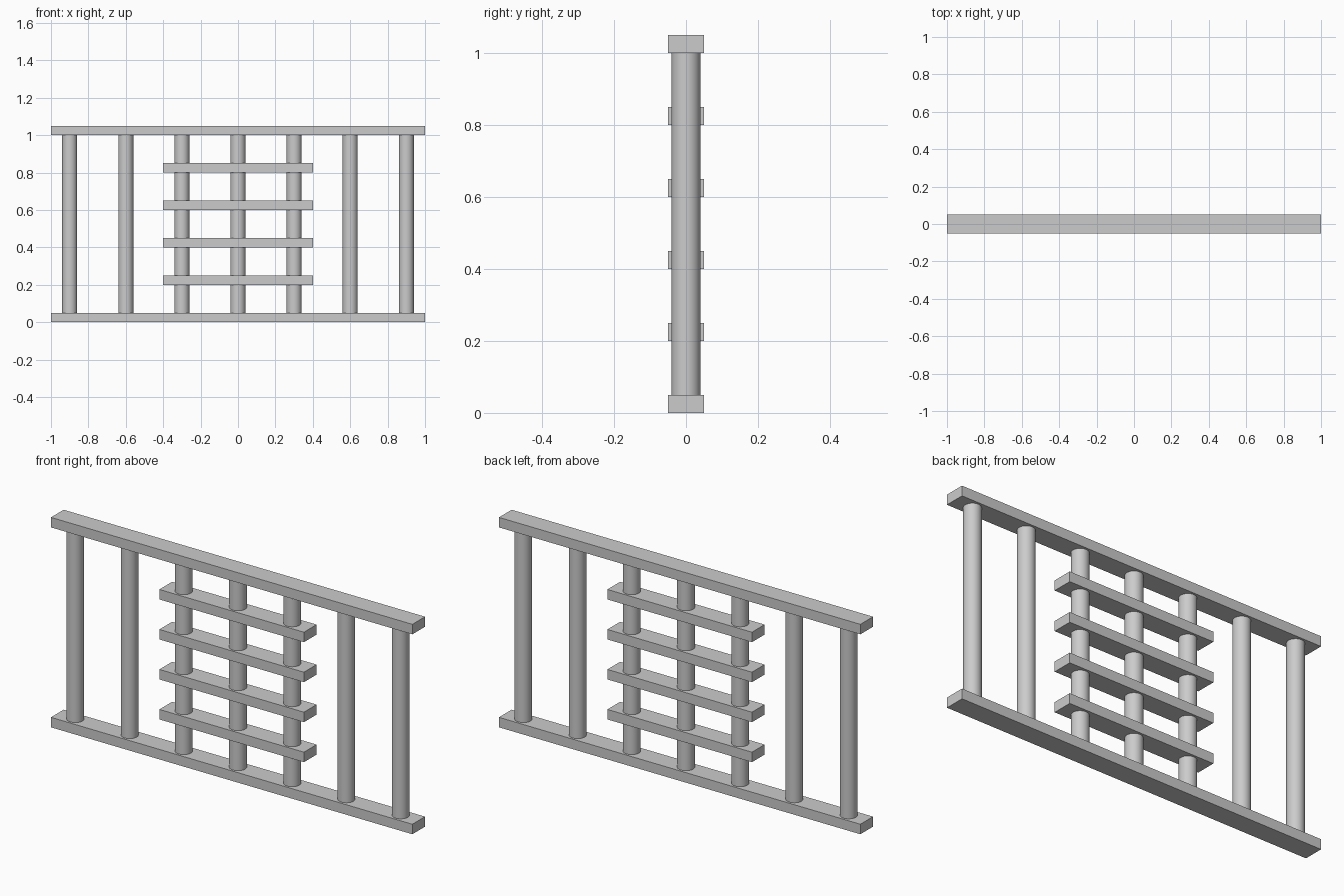
import bpy
import math

if "Cube" in bpy.data.objects:
    bpy.data.objects.remove(bpy.data.objects["Cube"])


def bar(name, length, z_bottom):
    """Flat rectangular bar running along x, 0.1 deep and 0.05 high."""
    bpy.ops.mesh.primitive_cube_add(size=1, location=(0, 0, z_bottom + 0.025))
    ob = bpy.context.object
    ob.name = name
    ob.scale = (length, 0.1, 0.05)
    bpy.ops.object.transform_apply(location=False, rotation=False, scale=True)


def post(name, x):
    """Round upright standing between the two rails."""
    bpy.ops.mesh.primitive_cylinder_add(
        vertices=32, radius=0.04, depth=0.95, location=(x, 0, 0.525))
    bpy.context.object.name = name
    bpy.ops.object.shade_smooth_by_angle(angle=math.radians(30))


# Top and bottom rails
bar("bottom_rail", 2.0, 0.0)
bar("top_rail", 2.0, 1.0)

# Seven evenly spaced posts
for i in range(7):
    post(f"post_{i + 1}", -0.9 + 0.3 * i)

# Four short slats across the middle three posts
for i in range(4):
    bar(f"slat_{i + 1}", 0.8, 0.2 + 0.2 * i)
